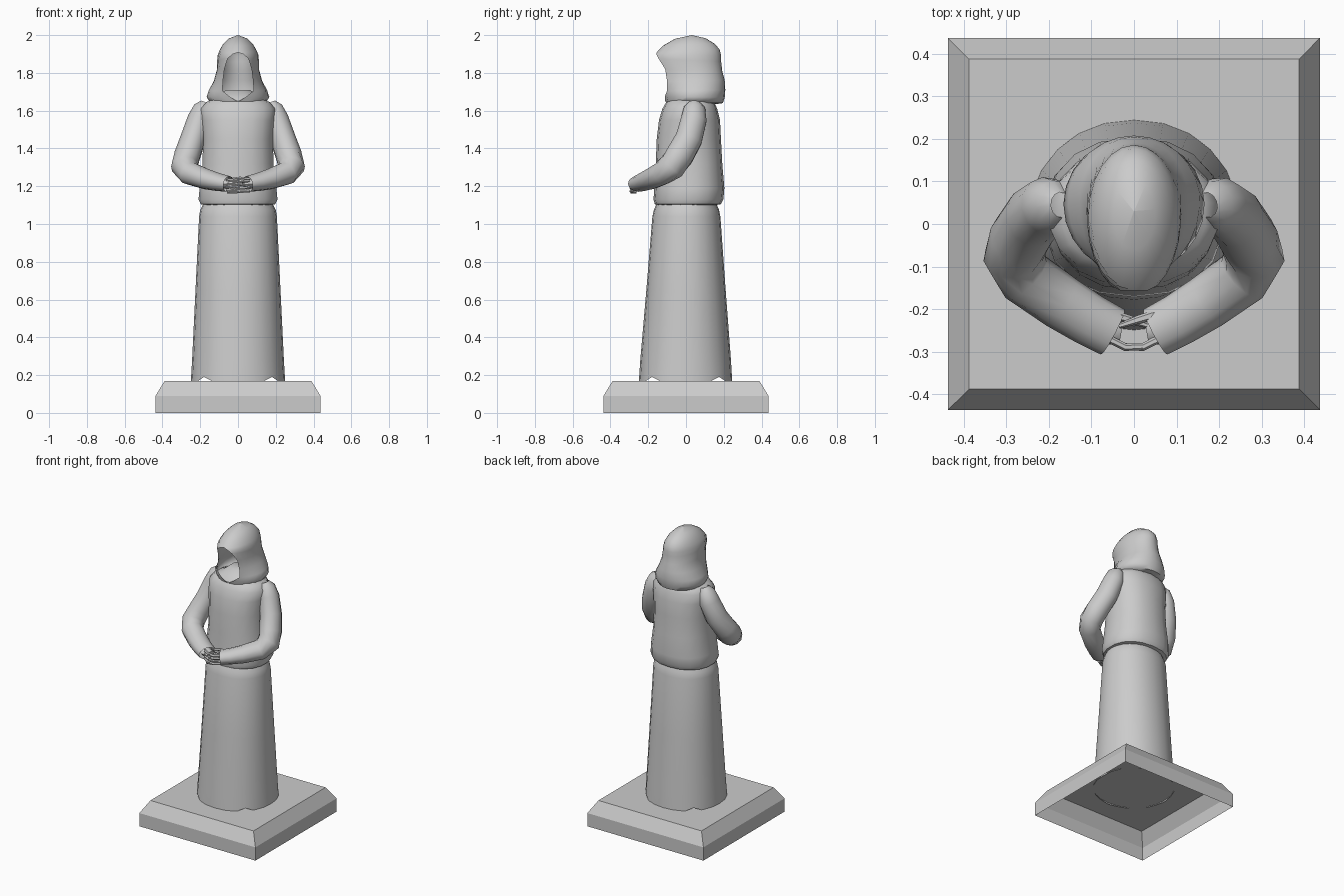
import bpy, bmesh
from math import sin, cos, pi, asin, radians, copysign
from mathutils import Vector

cube = bpy.data.objects.get("Cube")
if cube:
    bpy.data.objects.remove(cube, do_unlink=True)

stone = bpy.data.materials.new("grey_stone")
stone.use_nodes = True
grey = (0.6, 0.6, 0.6, 1)
stone.diffuse_color = grey
stone.node_tree.nodes["Principled BSDF"].inputs["Base Color"].default_value = grey


def loft(name, rings, closed=True, cap_start=False, cap_end=False, smooth=50):
    """Skin a list of equal-length rings of points."""
    bm = bmesh.new()
    rows = [[bm.verts.new(p) for p in ring] for ring in rings]
    n = len(rows[0])
    for a, b in zip(rows, rows[1:]):
        for i in range(n if closed else n - 1):
            j = (i + 1) % n
            bm.faces.new((a[i], a[j], b[j], b[i]))
    if cap_start:
        bm.faces.new(rows[0][::-1])
    if cap_end:
        bm.faces.new(rows[-1])
    bmesh.ops.remove_doubles(bm, verts=bm.verts, dist=0.0005)
    bmesh.ops.recalc_face_normals(bm, faces=bm.faces)
    mesh = bpy.data.meshes.new(name)
    bm.to_mesh(mesh)
    bm.free()
    mesh.materials.append(stone)
    obj = bpy.data.objects.new(name, mesh)
    bpy.context.collection.objects.link(obj)
    if smooth:
        bpy.ops.object.select_all(action='DESELECT')
        obj.select_set(True)
        bpy.context.view_layer.objects.active = obj
        bpy.ops.object.shade_smooth_by_angle(angle=radians(smooth))
    return obj


def oval(w, front, back, z, n=18, square=0.88):
    """Slightly boxy horizontal ring given by half width, front y and back y."""
    def soft(v):
        return copysign(abs(v) ** square, v)
    mid, r = (front + back) / 2, (back - front) / 2
    return [Vector((w * soft(sin(2 * pi * i / n)), mid - r * soft(cos(2 * pi * i / n)), z))
            for i in range(n)]


def tube(name, path, sides=10, cap=False):
    """Tube along (x, y, z, side radius, vertical radius) stations."""
    pts = [Vector(p[:3]) for p in path]
    rings = []
    for k, p in enumerate(path):
        t = (pts[min(k + 1, len(pts) - 1)] - pts[max(k - 1, 0)]).normalized()
        side = t.cross(Vector((0.25, -1, 0.35))) if abs(t.z) > 0.75 else t.cross(Vector((0, 0, 1)))
        side.normalize()
        up = side.cross(t)
        if up.z < 0 and abs(t.z) <= 0.75:
            up = -up
        rings.append([pts[k] + side * p[3] * cos(2 * pi * i / sides)
                      + up * p[4] * sin(2 * pi * i / sides) for i in range(sides)])
    # Line each ring up with the one before it
    for k in range(1, len(rings)):
        prev, ring = rings[k - 1], rings[k]
        options = [r[s:] + r[:s] for r in (ring, ring[::-1]) for s in range(sides)]
        rings[k] = min(options, key=lambda o: sum((a - b).length_squared for a, b in zip(o, prev)))
    return loft(name, rings, cap_start=cap, cap_end=cap)


# Square plinth, hollow underneath
def square_ring(r, z):
    return [Vector((x * r, y * r, z)) for x, y in ((-1, -1), (1, -1), (1, 1), (-1, 1))]


loft("plinth", [square_ring(0.437, 0), square_ring(0.437, 0.09), square_ring(0.388, 0.17)],
     cap_end=True, smooth=0)

# Long skirt of the robe, with a wavy hem
skirt = [oval(0.25, -0.25, 0.245, 0.165, 24, 0.95), oval(0.243, -0.242, 0.238, 0.28, 24, 0.95),
         oval(0.225, -0.21, 0.21, 0.65, 24, 0.95), oval(0.206, -0.178, 0.182, 1.04, 24, 0.95),
         oval(0.2, -0.17, 0.175, 1.075, 24, 0.95), oval(0.182, -0.155, 0.16, 1.11, 24, 0.95)]
for i, p in enumerate(skirt[0]):
    if i % 6 == 3:
        p.z += 0.025
    elif i % 6 == 0:
        p.z -= 0.005
loft("skirt", skirt)

# Upper robe, bloused over the waist and narrowing to the neck
loft("torso", [oval(*s) for s in (
    (0.175, -0.15, 0.155, 1.10), (0.2, -0.165, 0.185, 1.105), (0.212, -0.172, 0.198, 1.13),
    (0.206, -0.168, 0.203, 1.19), (0.19, -0.16, 0.192, 1.32), (0.188, -0.155, 0.185, 1.45),
    (0.196, -0.143, 0.18, 1.55), (0.2, -0.125, 0.165, 1.61), (0.17, -0.105, 0.15, 1.645),
    (0.115, -0.08, 0.12, 1.67), (0.065, -0.03, 0.09, 1.71))], cap_end=True)


# Hood, open at the front around an empty face
def hood_ring(w, front, back, z_front, z_back, gap, n=22):
    g = asin(min(gap / w, 0.95))
    mid, r = (front + back) / 2, (back - front) / 2
    ring = []
    for i in range(n + 1):
        a = g + (2 * pi - 2 * g) * i / n
        c = cos(a) / cos(g) if cos(a) > 0 else cos(a)
        blend = (1 + c) / 2
        ring.append(Vector((w * sin(a), mid - r * c, z_back + (z_front - z_back) * blend)))
    return ring


loft("hood", [hood_ring(*s) for s in (
    (0.125, -0.1, 0.16, 1.65, 1.635, 0), (0.15, -0.11, 0.195, 1.648, 1.64, 0.002),
    (0.166, -0.112, 0.205, 1.675, 1.67, 0.045), (0.155, -0.1, 0.208, 1.705, 1.71, 0.082),
    (0.128, -0.1, 0.205, 1.755, 1.76, 0.08), (0.112, -0.11, 0.192, 1.82, 1.81, 0.072),
    (0.111, -0.145, 0.186, 1.875, 1.86, 0.055), (0.108, -0.157, 0.186, 1.898, 1.89, 0.03),
    (0.1, -0.156, 0.178, 1.908, 1.925, 0), (0.081, -0.12, 0.15, 1.945, 1.955, 0),
    (0.05, -0.06, 0.105, 1.98, 1.983, 0), (0.001, 0.03, 0.031, 2.0, 2.0, 0))],
    closed=False, smooth=60)

# Bent arms with wide sleeves, and hands with laced fingers
arm = ((0.172, 0.045, 1.645, 0.025, 0.03), (0.183, 0.045, 1.615, 0.052, 0.058),
       (0.204, 0.042, 1.555, 0.064, 0.07), (0.238, 0.015, 1.45, 0.068, 0.074),
       (0.27, -0.035, 1.36, 0.07, 0.076), (0.283, -0.075, 1.305, 0.072, 0.074),
       (0.255, -0.125, 1.268, 0.068, 0.062), (0.17, -0.185, 1.238, 0.065, 0.055),
       (0.105, -0.225, 1.222, 0.062, 0.048), (0.05, -0.254, 1.212, 0.06, 0.042))
for side, label in ((1, "left"), (-1, "right")):
    tube(label + "_sleeve", [(side * x, y, z, a, b) for x, y, z, a, b in arm], 12)
    tube(label + "_palm", [(side * 0.13, -0.21, 1.225, 0.035, 0.026),
                           (side * 0.06, -0.245, 1.212, 0.042, 0.026),
                           (side * 0.03, -0.25, 1.21, 0.034, 0.018)], 8, True)
    for f in range(4):
        z = 1.235 - 0.018 * f - 0.006 * (side > 0)
        tube(f"{label}_finger_{f + 1}", [
            (side * 0.06, -0.27, z, 0.009, 0.009), (side * 0.02, -0.29, z - 0.003, 0.009, 0.008),
            (side * -0.025, -0.288, z - 0.008, 0.008, 0.007),
            (side * -0.055, -0.265, z - 0.01, 0.005, 0.005)], 6, True)
    tube(label + "_thumb", [(side * 0.06, -0.21, 1.235, 0.012, 0.011),
                            (side * 0.01, -0.225, 1.235 + 0.008 * side, 0.01, 0.009),
                            (side * -0.035, -0.24, 1.23 + 0.008 * side, 0.006, 0.006)], 6, True)
